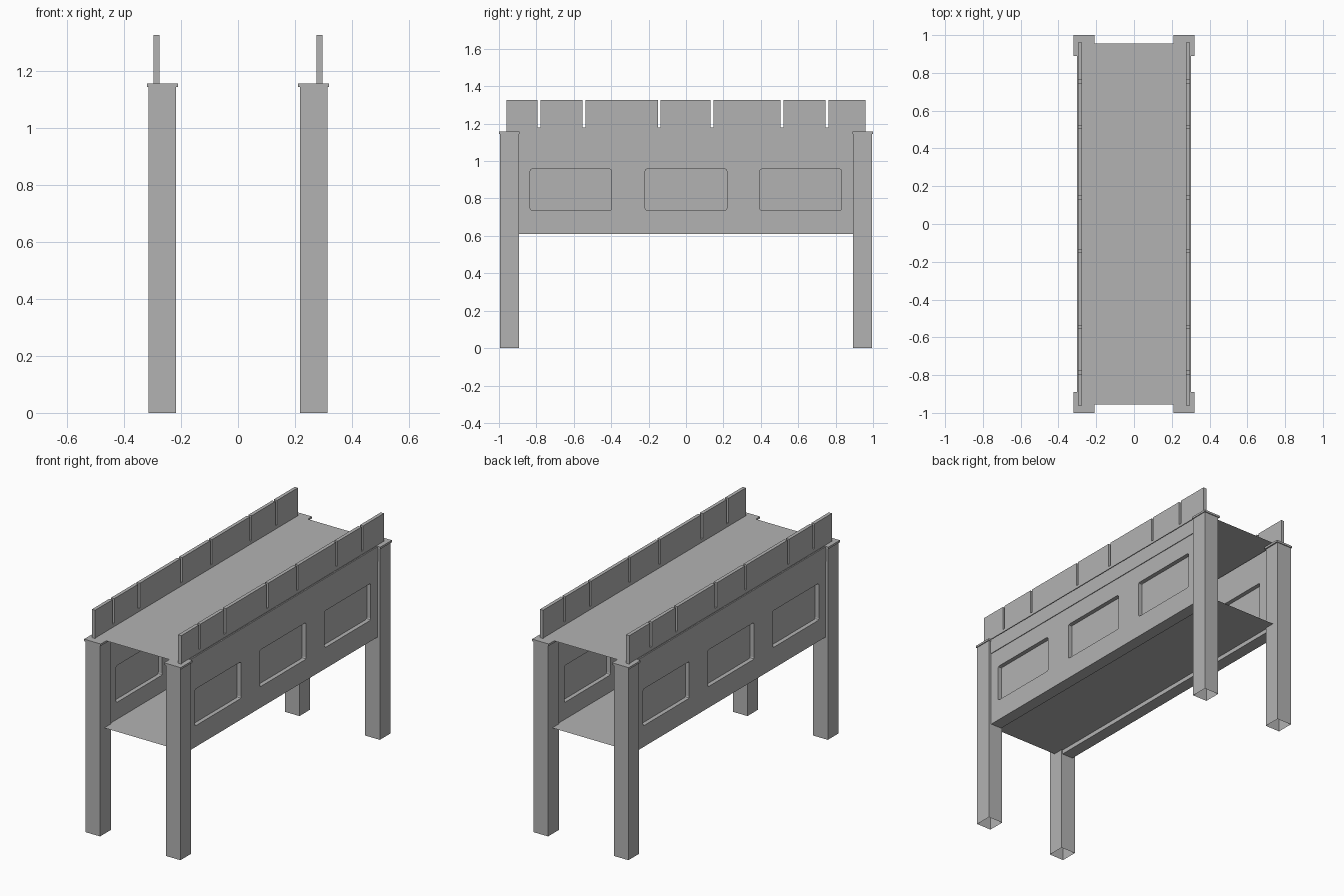
import bpy
import bmesh
from mathutils import Matrix, Vector

cube = bpy.data.objects.get("Cube")
if cube:
    bpy.data.objects.remove(cube, do_unlink=True)

stone = bpy.data.materials.new("grey_stone")
stone.use_nodes = True
GREY = (0.45, 0.45, 0.45, 1)
stone.diffuse_color = GREY
stone.node_tree.nodes["Principled BSDF"].inputs["Base Color"].default_value = GREY


def add_box(bm, lo, hi):
    """Add an axis-aligned box and return its vertices."""
    lo, hi = Vector(lo), Vector(hi)
    size = hi - lo
    mat = Matrix.Translation((lo + hi) / 2) @ Matrix.Diagonal((*size, 1))
    return bmesh.ops.create_cube(bm, size=1, matrix=mat)["verts"]


def finish(name, bm):
    bmesh.ops.recalc_face_normals(bm, faces=bm.faces)
    mesh = bpy.data.meshes.new(name)
    bm.to_mesh(mesh)
    bm.free()
    mesh.materials.append(stone)
    obj = bpy.data.objects.new(name, mesh)
    bpy.context.collection.objects.link(obj)
    return obj


def box(name, lo, hi):
    bm = bmesh.new()
    add_box(bm, lo, hi)
    return finish(name, bm)


def sheet(name, half_x, half_y, z):
    bm = bmesh.new()
    mat = Matrix.Translation((0, 0, z)) @ Matrix.Diagonal((half_x, half_y, 1, 1))
    bmesh.ops.create_grid(bm, x_segments=1, y_segments=1, size=1, matrix=mat)
    return finish(name, bm)


def span(sign, a, b):
    """Mirror an interval to the given side, in ascending order."""
    return sorted((sign * a, sign * b))


def pillar(name, sx, sy):
    x0, x1 = span(sx, 0.218, 0.315)
    y0, y1 = span(sy, 0.893, 0.995)
    bm = bmesh.new()
    add_box(bm, (x0, y0, 0), (x1, y1, 1.147))
    # hollow shaft, open at the foot
    foot = [f for f in bm.faces if f.calc_center_median().z < 0.01]
    bmesh.ops.delete(bm, geom=foot, context='FACES_ONLY')
    finish(name + "_pillar", bm)
    x0, x1 = span(sx, 0.21, 0.32)
    y0, y1 = span(sy, 0.89, 1.0)
    box(name + "_pillar_cap", (x0, y0, 1.145), (x1, y1, 1.157))


def wall(name, sx):
    x0, x1 = span(sx, 0.225, 0.298)
    body = box(name + "_wall", (x0, -0.955, 0.61), (x1, 0.955, 1.145))

    # three recessed panels with softened corners on each face of the wall
    bm = bmesh.new()
    for face_x in (x0, x1):
        for y in (-0.615, 0, 0.613):
            add_box(bm, (face_x - 0.025, y - 0.218, 0.737),
                    (face_x + 0.025, y + 0.218, 0.957))
    across = [e for e in bm.edges
              if abs(e.verts[0].co.x - e.verts[1].co.x) > 0.01]
    bmesh.ops.bevel(bm, geom=across, offset=0.01, segments=2,
                    profile=0.5, affect='EDGES')
    cutter = finish(name + "_cutter", bm)
    cutter.hide_render = True
    mod = body.modifiers.new("panels", 'BOOLEAN')
    mod.object = cutter
    mod.solver = 'EXACT'
    bpy.context.view_layer.objects.active = body
    bpy.ops.object.modifier_apply(modifier=mod.name)
    bpy.data.objects.remove(cutter, do_unlink=True)

    # raised band along the top of the wall
    x0, x1 = span(sx, 0.285, 0.302)
    box(name + "_band", (x0, -0.91, 1.065), (x1, 0.91, 1.155))


def parapet(name, sx):
    x0, x1 = span(sx, 0.275, 0.296)
    box(name + "_parapet_base", (x0, -0.96, 1.15), (x1, 0.96, 1.18))
    gaps = (-0.786, -0.545, -0.143, 0.139, 0.513, 0.754)
    starts = [-0.96] + [g + 0.008 for g in gaps]
    ends = [g - 0.008 for g in gaps] + [0.96]
    bm = bmesh.new()
    for y0, y1 in zip(starts, ends):
        add_box(bm, (x0, y0, 1.18), (x1, y1, 1.327))
    finish(name + "_parapet_blocks", bm)


for side, sx in (("left", 1), ("right", -1)):
    wall(side, sx)
    parapet(side, sx)
    for end, sy in (("front", -1), ("back", 1)):
        pillar(f"{end}_{side}", sx, sy)

# thin walking surfaces
sheet("upper_deck", 0.3, 0.955, 1.16)
sheet("lower_floor", 0.24, 0.955, 0.635)
